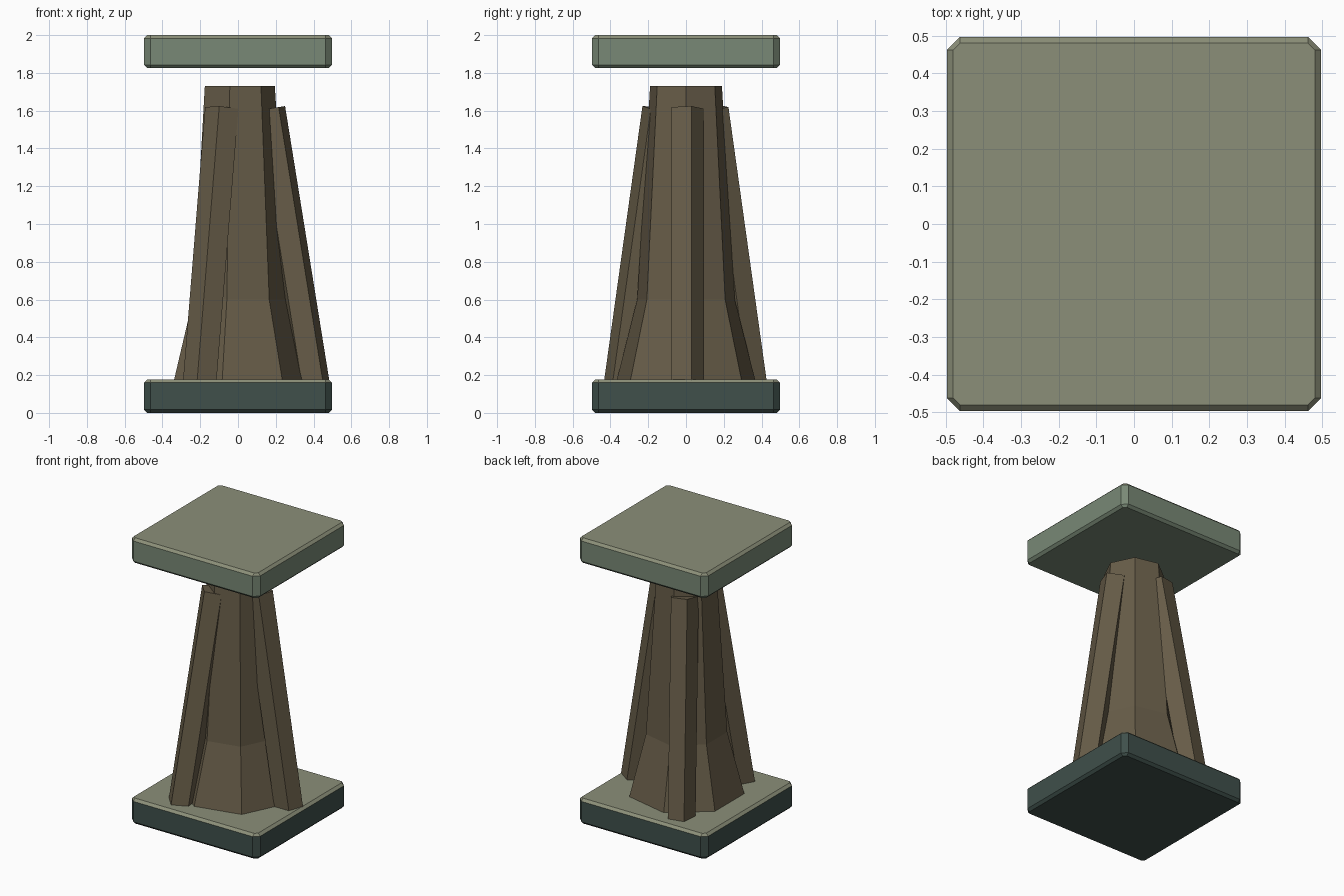
import bpy, bmesh
from math import sin, cos, pi, radians
from mathutils import Vector

if "Cube" in bpy.data.objects:
    bpy.data.objects.remove(bpy.data.objects["Cube"])


def material(name, rgb):
    m = bpy.data.materials.new(name)
    m.diffuse_color = (*rgb, 1)
    m.use_nodes = True
    m.node_tree.nodes["Principled BSDF"].inputs["Base Color"].default_value = m.diffuse_color
    return m


STONE_TOP = material("stone_top", (0.26, 0.275, 0.19))
STONE = material("stone_side", (0.19, 0.25, 0.18))
DARK = material("stone_dark", (0.05, 0.08, 0.07))
BARK = material("bark", (0.135, 0.108, 0.065))


def loft(name, rings, mats):
    """Closed solid through rings of equal point count, bottom to top."""
    bm = bmesh.new()
    vs = [[bm.verts.new(p) for p in ring] for ring in rings]
    n = len(vs[0])
    for a, b in zip(vs, vs[1:]):
        for i in range(n):
            j = (i + 1) % n
            bm.faces.new((a[i], a[j], b[j], b[i]))
    bm.faces.new(vs[0][::-1])
    bm.faces.new(vs[-1])
    bm.normal_update()
    for f in bm.faces:
        if len(mats) > 1 and f.normal.z > 0.3:
            f.material_index = 1
    me = bpy.data.meshes.new(name)
    bm.to_mesh(me)
    bm.free()
    for m in mats:
        me.materials.append(m)
    ob = bpy.data.objects.new(name, me)
    bpy.context.collection.objects.link(ob)
    return ob


def square(h, c, z):
    """Square ring of half size h, corners cut back to c, counterclockwise."""
    pts = []
    for k in range(4):
        for x, y in ((h, c), (c, h)):
            a = k * pi / 2
            pts.append((round(cos(a)) * x - round(sin(a)) * y,
                        round(sin(a)) * x + round(cos(a)) * y, z))
    return pts


def slab(name, z0, z1, mats):
    b = 0.017
    return loft(name, [square(0.48, 0.462, z0), square(0.497, 0.462, z0 + b),
                       square(0.497, 0.462, z1 - b), square(0.48, 0.462, z1)], mats)


def polygon(n, r, start=0.0):
    return [(r * cos(start + 2 * pi * i / n), r * sin(start + 2 * pi * i / n))
            for i in range(n)]


# Base and top slabs
slab("base_slab", 0.0, 0.177, [DARK, STONE_TOP])
slab("top_slab", 1.825, 2.0, [STONE, STONE_TOP])

# Seven sided trunk, flared below z = 0.6
loft("trunk", [[(x, y, z) for x, y in polygon(7, r)]
               for z, r in ((0.17, 0.377), (0.6, 0.265), (1.73, 0.195))], [BARK])

# Three leaning five sided buttress roots
low, high = Vector((0.397, 0, 0.14)), Vector((0.16, 0, 1.61))
axis = (high - low).normalized()
side = Vector((0, 1, 0))
out = side.cross(axis)
for k in range(3):
    rings = [[c + out * u + side * v for u, v in polygon(5, 0.095, radians(18))]
             for c in (low, high)]
    root = loft(f"root_{k + 1}", rings, [BARK])
    root.rotation_euler.z = k * 2 * pi / 3
